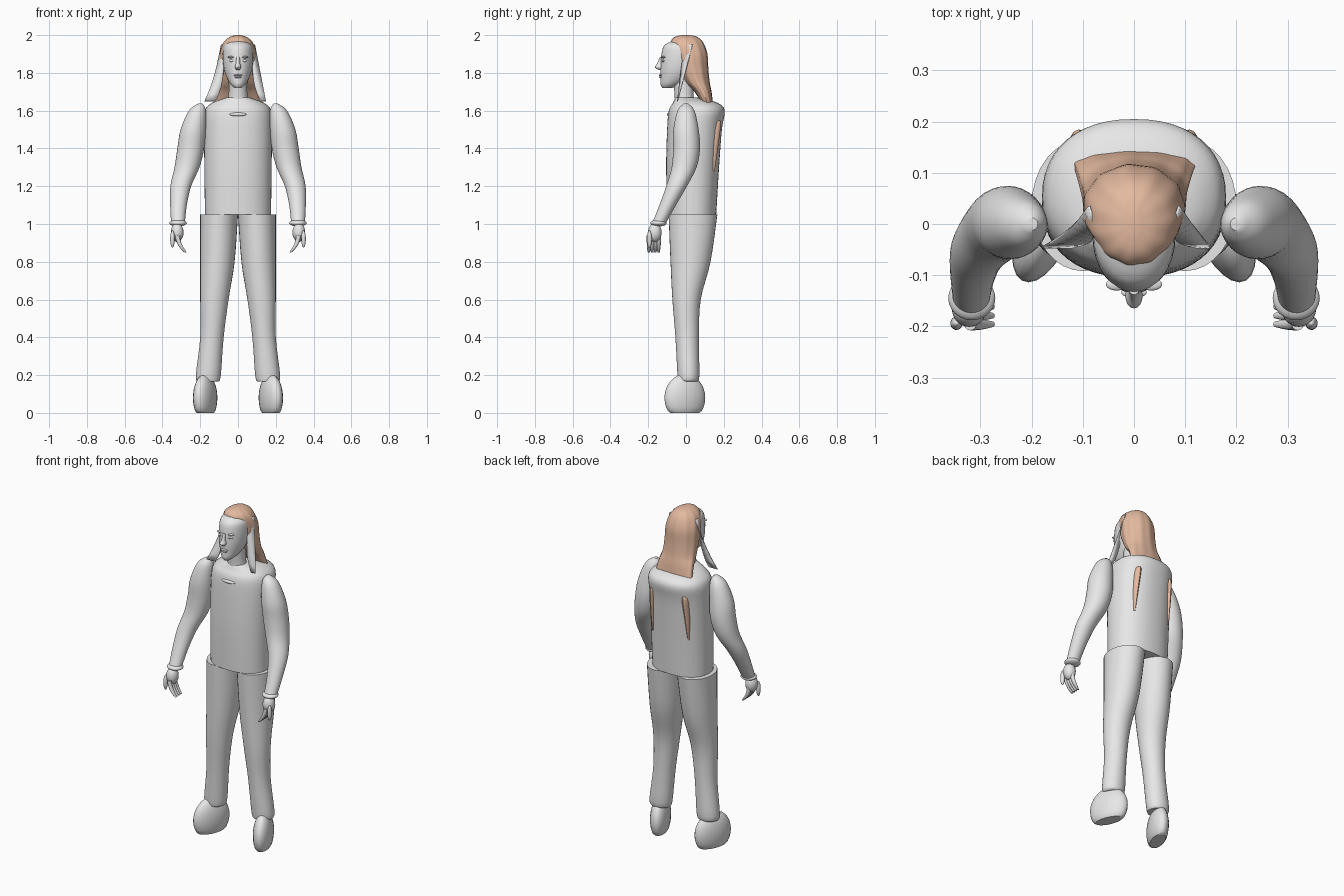
import bpy, bmesh, math

cube = bpy.data.objects.get("Cube")
if cube:
    bpy.data.objects.remove(cube, do_unlink=True)


def material(name, rgb):
    mat = bpy.data.materials.new(name)
    mat.use_nodes = True
    mat.diffuse_color = (*rgb, 1)
    mat.node_tree.nodes["Principled BSDF"].inputs["Base Color"].default_value = (*rgb, 1)
    return mat


GREY = material("plain grey", (.8, .8, .8))
BROWN = material("light brown hair", (.78, .49, .35))
SIDES = {"left": 1, "right": -1}


def finish(name, bm, mat):
    bmesh.ops.recalc_face_normals(bm, faces=bm.faces)
    mesh = bpy.data.meshes.new(name)
    bm.to_mesh(mesh)
    bm.free()
    mesh.materials.append(mat)
    part = bpy.data.objects.new(name, mesh)
    bpy.context.collection.objects.link(part)
    bpy.ops.object.select_all(action='DESELECT')
    part.select_set(True)
    bpy.context.view_layer.objects.active = part
    bpy.ops.object.shade_smooth_by_angle(angle=math.radians(40))
    return part


def spline(before, start, end, after, t):
    """Catmull-Rom value between start and end."""
    slope_in = (end - before) / 2
    slope_out = (after - start) / 2
    bend = 3 * (end - start) - 2 * slope_in - slope_out
    twist = 2 * (start - end) + slope_in + slope_out
    return start + t * (slope_in + t * (bend + t * twist))


def smooth_rings(rings, steps=4):
    padded = [rings[0], *rings, rings[-1]]
    result = []
    for group in zip(padded, padded[1:], padded[2:], padded[3:]):
        for step in range(steps):
            result.append([spline(*values, step / steps) for values in zip(*group)])
    return result + [rings[-1]]


def loft(name, rings, mat=GREY, side=1, segments=32, power=2.0, ridge=0.0):
    """Each ring is (height, centre x, centre y, half width, half depth)."""
    bm = bmesh.new()
    loops = []
    for z, x, y, width, depth in smooth_rings(rings):
        loop = []
        for i in range(segments):
            angle = math.tau * i / segments
            c, s = math.cos(angle), math.sin(angle)
            swell = 1 + ridge * math.cos(angle * 11)
            across = math.copysign(abs(c) ** (2 / power), c) * swell
            along = math.copysign(abs(s) ** (2 / power), s) * swell
            loop.append(bm.verts.new((side * (x + width * across), y + depth * along, z)))
        loops.append(loop)
    for low, high in zip(loops, loops[1:]):
        for i in range(segments):
            bm.faces.new((low[i - 1], low[i], high[i], high[i - 1]))
    bm.faces.new(loops[0])
    bm.faces.new(loops[-1])
    return finish(name, bm, mat)


def blob(name, centre, size, side=1, splay=0.0):
    """Ellipsoid cut flat at the ground; splay turns its front outward."""
    bm = bmesh.new()
    bmesh.ops.create_uvsphere(bm, u_segments=24, v_segments=16, radius=1)
    bmesh.ops.scale(bm, vec=size, verts=bm.verts)
    bmesh.ops.translate(bm, vec=centre, verts=bm.verts)
    for vert in bm.verts:
        vert.co.x = side * (vert.co.x - splay * vert.co.y)
        vert.co.z = max(vert.co.z, 0)
    return finish(name, bm, GREY)


def hair_sheet(name, side, flare):
    """Thin sheet of hair beside the face, widening downward."""
    bm = bmesh.new()
    rows = []
    count = 8
    for i in range(count + 1):
        t = i / count
        z = 1.95 - .3 * t
        inner = (side * (.075 + .045 * t ** 4), -.01 - .035 * t, z)
        outer = (side * (.088 + .06 * t + flare * t ** 3), .035 - .08 * t, z)
        rows.append((bm.verts.new(inner), bm.verts.new(outer)))
    for upper, lower in zip(rows, rows[1:]):
        bm.faces.new((*upper, *reversed(lower)))
    sheet = finish(name, bm, GREY)
    thickness = sheet.modifiers.new("thickness", 'SOLIDIFY')
    thickness.thickness = .005
    thickness.offset = 0


# Torso and neck
loft("torso", [
    (1.05, 0, .03, .175, .13), (1.3, 0, .035, .178, .14), (1.5, 0, .045, .18, .145),
    (1.6, 0, .057, .175, .148), (1.64, 0, .05, .14, .12), (1.66, 0, .02, .09, .08),
    (1.67, 0, 0, .06, .055)], segments=48, power=2.25)
loft("neck", [(1.6, 0, 0, .07, .06), (1.68, 0, -.01, .05, .05), (1.78, 0, -.01, .05, .06)])
blob("collar_fold", (0, -.09, 1.58), (.045, .012, .01))

# Head and facial features
loft("head", [
    (1.72, 0, -.1, .018, .025), (1.74, 0, -.08, .04, .055), (1.78, 0, -.05, .062, .085),
    (1.83, 0, -.035, .076, .1), (1.9, 0, -.022, .081, .108), (1.95, 0, -.02, .07, .09),
    (1.985, 0, 0, .02, .03)])
loft("nose", [
    (1.816, 0, -.135, .009, .01), (1.83, 0, -.14, .017, .025),
    (1.85, 0, -.135, .011, .018), (1.885, 0, -.13, .009, .008)], segments=16)
blob("upper_lip", (0, -.134, 1.788), (.025, .01, .005))
blob("lower_lip", (0, -.132, 1.778), (.02, .01, .006))
blob("chin", (0, -.12, 1.745), (.022, .016, .014))

# Long hair falling behind the shoulders
loft("hair", [
    (1.62, 0, .12, .12, .025), (1.7, 0, .09, .11, .045), (1.75, 0, .06, .102, .065),
    (1.82, 0, .038, .1, .08), (1.9, 0, .025, .097, .088), (1.96, 0, .005, .078, .086),
    (1.99, 0, 0, .045, .06), (2, 0, 0, .01, .02)], BROWN, segments=66, ridge=.015)
hair_sheet("left_hair_sheet", 1, 0)
hair_sheet("right_hair_sheet", -1, .03)

for tag, side in SIDES.items():
    # Eyes and brows
    blob(tag + "_eye", (.032, -.119, 1.864), (.015, .01, .007), side)
    blob(tag + "_brow", (.034, -.118, 1.883), (.021, .012, .006), side)

    # Hair ends showing through the back of the torso
    loft(tag + "_back_strand", [
        (1.28, .118, .14, .004, .012), (1.4, .115, .145, .014, .024),
        (1.53, .108, .155, .018, .03), (1.55, .105, .15, .006, .02)], BROWN, side, segments=12)

    # Arm with a flared wrist
    arm = [(1, .318, -.145, .036), (1.1, .315, -.097, .044), (1.2, .303, -.05, .055),
           (1.3, .27, -.01, .066), (1.4, .25, .003, .071), (1.5, .237, 0, .067),
           (1.6, .215, 0, .045), (1.637, .2, 0, .012)]
    loft(tag + "_arm", [(z, x, y, r, r) for z, x, y, r in arm], GREY, side)
    blob(tag + "_cuff", (.317, -.145, 1.005), (.046, .043, .018), side)

    # Hand with curled fingers and a thumb
    blob(tag + "_palm", (.322, -.165, .955), (.034, .036, .05), side)
    for finger in range(4):
        y = .017 * finger - .196
        curl = [(t, .012 - .006 * t ** 4) for t in (0, .25, .5, .75, 1)]
        loft(f"{tag}_finger_{finger + 1}", [
            (.94 - .09 * t, .32 - .042 * t * t, y, r, r) for t, r in curl], GREY, side, segments=12)
    blob(tag + "_thumb", (.347, -.194, .92), (.012, .013, .045), side)

    # Trouser leg
    loft(tag + "_leg", [
        (.165, .157, .01, .055, .05), (.2, .157, .013, .066, .058), (.4, .138, .006, .062, .062),
        (.6, .125, .003, .075, .075), (.8, .109, .024, .091, .106),
        (1.05, .1, .037, .1, .129)], GREY, side)

    # Shoe with the toe turned outward
    blob(tag + "_shoe", (.172, -.006, .08), (.056, .108, .125), side, splay=.3)
